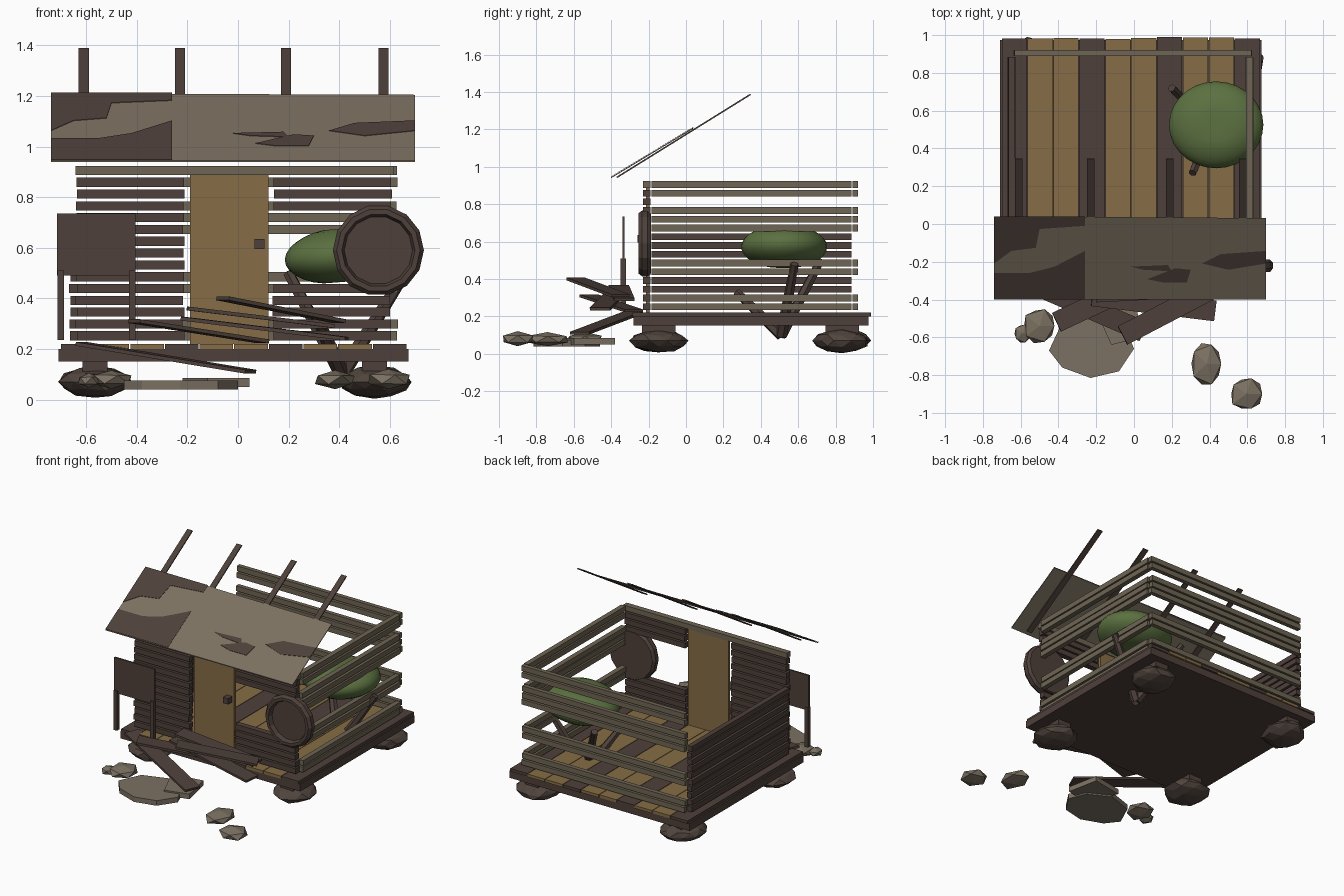
import bpy, bmesh, math, random
from mathutils import Vector, Matrix

random.seed(4)
if "Cube" in bpy.data.objects:
    bpy.data.objects.remove(bpy.data.objects["Cube"])


def material(name, rgb):
    m = bpy.data.materials.new(name)
    m.use_nodes = True
    col = [c ** 2.2 for c in rgb] + [1]
    m.diffuse_color = col
    m.node_tree.nodes["Principled BSDF"].inputs["Base Color"].default_value = col
    return m


DARK = material("dark_wood", (.31, .26, .24))
TAN = material("tan_wood", (.52, .425, .28))
PALE = material("pale_wood", (.43, .395, .33))
SHEET = material("weathered_roof", (.48, .44, .38))
STONE = material("stone", (.48, .44, .385))
MUD = material("dark_stone", (.32, .275, .25))
GREEN = material("leaf_green", (.36, .44, .26))


def finish(name, bm, mat):
    bmesh.ops.recalc_face_normals(bm, faces=bm.faces)
    me = bpy.data.meshes.new(name)
    bm.to_mesh(me)
    bm.free()
    ob = bpy.data.objects.new(name, me)
    bpy.context.collection.objects.link(ob)
    me.materials.append(mat)
    return ob


def add_box(bm, x0, x1, y0, y1, z0, z1):
    m = Matrix.Translation(((x0 + x1) / 2, (y0 + y1) / 2, (z0 + z1) / 2))
    bmesh.ops.create_cube(bm, size=1, matrix=m @ Matrix.Diagonal((x1 - x0, y1 - y0, z1 - z0, 1)))


def box(name, mat, *dims):
    bm = bmesh.new()
    add_box(bm, *dims)
    return finish(name, bm, mat)


def beam(name, mat, a, b, width, thick):
    # flat board running from a to b
    a, b = Vector(a), Vector(b)
    d = (b - a).normalized()
    side = d.cross(Vector((0, 0, 1))).normalized()
    up = side.cross(d)
    rot = Matrix((d, side, up)).transposed().to_4x4()
    size = Matrix.Diagonal(((b - a).length, width, thick, 1))
    bm = bmesh.new()
    bmesh.ops.create_cube(bm, size=1, matrix=Matrix.Translation((a + b) / 2) @ rot @ size)
    return finish(name, bm, mat)


def rock(name, mat, centre, radii, detail=2):
    bm = bmesh.new()
    bmesh.ops.create_icosphere(bm, subdivisions=detail, radius=1)
    for v in bm.verts:
        v.co *= random.uniform(.88, 1.04)
        v.co = Vector(c + r * p for c, r, p in zip(centre, radii, v.co))
    return finish(name, bm, mat)


def prism(name, mat, points, depth):
    bm = bmesh.new()
    face = bm.faces.new([bm.verts.new(p) for p in points])
    ext = bmesh.ops.extrude_face_region(bm, geom=[face])
    for v in ext["geom"]:
        if isinstance(v, bmesh.types.BMVert):
            v.co += Vector(depth)
    return finish(name, bm, mat)


# Platform, floor boards, footings
box("floor_base", DARK, -.71, .675, -.28, .975, .15, .2)
for i in range(10):
    x = -.7 + i * .137
    box(f"floor_board_{i}", TAN if i % 3 else DARK, x, x + .133,
        -.285, .98 + random.uniform(0, .01), .2, .22)
for i, x in enumerate((-.565, .54)):
    for j, y in enumerate((-.145, .835)):
        rock(f"footing_{i}{j}", MUD, (x, y, .07), (.15, .155, .065))
        box(f"footing_block_{i}{j}", DARK, x - .05, x + .05, y - .09, y + .09, .11, .15)


# Slatted walls
def wall(name, mat, rows, x0, x1, y0, y1):
    bm = bmesh.new()
    for r in rows:
        z = .252 + r * .0467
        j = random.uniform(-.004, .004)
        add_box(bm, x0 + j, x1 + j, y0, y1, z - .018, z + .018)
    return finish(name, bm, mat)


open_rows = (0, 1, 4, 5, 9, 10, 11, 13, 14)
wall("front_wall_left", DARK, range(14), -.64, -.215, -.23, -.19)
wall("front_wall_right", DARK, (0, 1, 2, 3, 4, 11, 12, 13), .14, .605, -.23, -.19)
wall("front_lintel", PALE, (14,), -.64, .62, -.23, -.19)
wall("right_wall", PALE, open_rows, .595, .63, -.185, .885)
wall("back_wall", PALE, open_rows, -.635, .62, .89, .92)
wall("left_wall", DARK, range(10), -.665, -.63, -.185, .885)

# Door and handle
box("door", TAN, -.19, .12, -.215, -.195, .22, .89)
box("door_handle", DARK, .065, .105, -.26, -.21, .595, .635)


# Sloping roof sheet with dark worn patches
def on_roof(x, z, lift=0):
    return (x, -.4 + (z - .945) * 1.66, z + lift)


prism("roof_sheet", SHEET, [on_roof(-.74, .945), on_roof(.7, .945),
                            on_roof(.7, 1.205), on_roof(-.74, 1.21)], (0, 0, -.006))
patches = [
    [(-.74, 1.21), (-.26, 1.21), (-.26, 1.18), (-.5, 1.17), (-.52, 1.11), (-.65, 1.1), (-.74, 1.06)],
    [(-.74, 1.03), (-.55, 1.03), (-.42, 1.05), (-.26, 1.1), (-.26, .945), (-.74, .945)],
    [(-.02, 1.05), (.18, 1.055), (.2, 1.035), (.05, 1.04)],
    [(.07, 1.01), (.15, 1), (.28, 1), (.3, 1.04), (.22, 1.045)],
    [(.36, 1.06), (.46, 1.09), (.7, 1.1), (.7, 1.06), (.5, 1.04)],
]
for i, pts in enumerate(patches):
    prism(f"roof_patch_{i}", DARK, [on_roof(x, z, .002) for x, z in pts], (0, 0, .002))
for i, x in enumerate((-.61, -.23, .19, .575)):
    beam(f"rafter_{i}", DARK, (x, -.37, .943), (x, .345, 1.387), .04, .008)

# Notice board
box("board_panel", DARK, -.715, -.405, -.34, -.328, .49, .735)
for i, x in enumerate((-.7, -.418)):
    box(f"board_post_{i}", DARK, x - .013, x + .013, -.35, -.322, .235, .51)

# Round rimmed wheel hung on the front wall
bm = bmesh.new()
profile = [(0, -.225), (.135, -.225), (.145, -.255), (.165, -.255), (.18, -.235),
           (.18, -.205), (.165, -.188), (0, -.188)]
ring = [bm.verts.new((r, y, 0)) for r, y in profile]
edges = [bm.edges.new(p) for p in zip(ring, ring[1:])]
bmesh.ops.spin(bm, geom=ring + edges, cent=(0, 0, 0), axis=(0, 1, 0),
               angle=math.tau, steps=14)
bmesh.ops.remove_doubles(bm, verts=bm.verts, dist=.0005)
bmesh.ops.translate(bm, verts=bm.verts, vec=(.555, 0, .59))
finish("wall_wheel", bm, DARK)

# Small tree growing through the floor
bm = bmesh.new()
bmesh.ops.create_uvsphere(bm, u_segments=28, v_segments=16, radius=1)
for v in bm.verts:
    v.co.z = max(-.9, min(.9, v.co.z))
    v.co = Vector((.435 + .25 * v.co.x, .525 + .23 * v.co.y,
                   .572 + .117 * v.co.z + .02 * v.co.x))
crown = finish("tree_crown", bm, GREEN)
bpy.context.view_layer.objects.active = crown
crown.select_set(True)
bpy.ops.object.shade_smooth_by_angle(angle=math.radians(40))
crown.select_set(False)
base = Vector((.41, .51, .1))
for i, tip in enumerate([(.2, .72, .5), (.31, .27, .33), (.65, .58, .48)]):
    d = Vector(tip) - base
    bm = bmesh.new()
    m = Matrix.Translation(base + d / 2) @ d.to_track_quat("Z", "Y").to_matrix().to_4x4()
    bmesh.ops.create_cone(bm, cap_ends=True, segments=6, radius1=.032, radius2=.022,
                          depth=d.length, matrix=m)
    finish(f"tree_branch_{i}", bm, DARK)

# Collapsed step boards
for i, (a, b) in enumerate([
        ((-.06, -.59, .4), (.4, -.35, .31)),
        ((-.41, -.52, .31), (.1, -.28, .23)),
        ((-.62, -.28, .22), (.05, -.57, .11)),
        ((-.22, -.38, .32), (.43, -.46, .24)),
        ((-.2, -.36, .36), (.38, -.33, .29))]):
    beam(f"step_board_{i}", DARK, a, b, .11, .015)

# Stepping stones and loose rocks
outline = [(-.45, -.67), (-.38, -.76), (-.23, -.815), (-.08, -.78), (0, -.66),
           (-.05, -.54), (-.2, -.46), (-.38, -.52)]
prism("path_slab", STONE, [(x, y, .04) for x, y in outline], (0, 0, .035))
prism("path_slab_small", STONE, [(-.22, -.42, .05), (-.12, -.64, .05), (.045, -.6, .05),
                                 (.0, -.38, .05)], (0, 0, .035))
rock("loose_rock_a", STONE, (-.5, -.54, .08), (.1, .105, .038), 1)
rock("loose_rock_b", STONE, (-.59, -.58, .075), (.05, .055, .03), 1)
rock("loose_rock_c", STONE, (.385, -.74, .078), (.095, .125, .038), 1)
rock("loose_rock_d", STONE, (.595, -.9, .08), (.1, .1, .042), 1)
